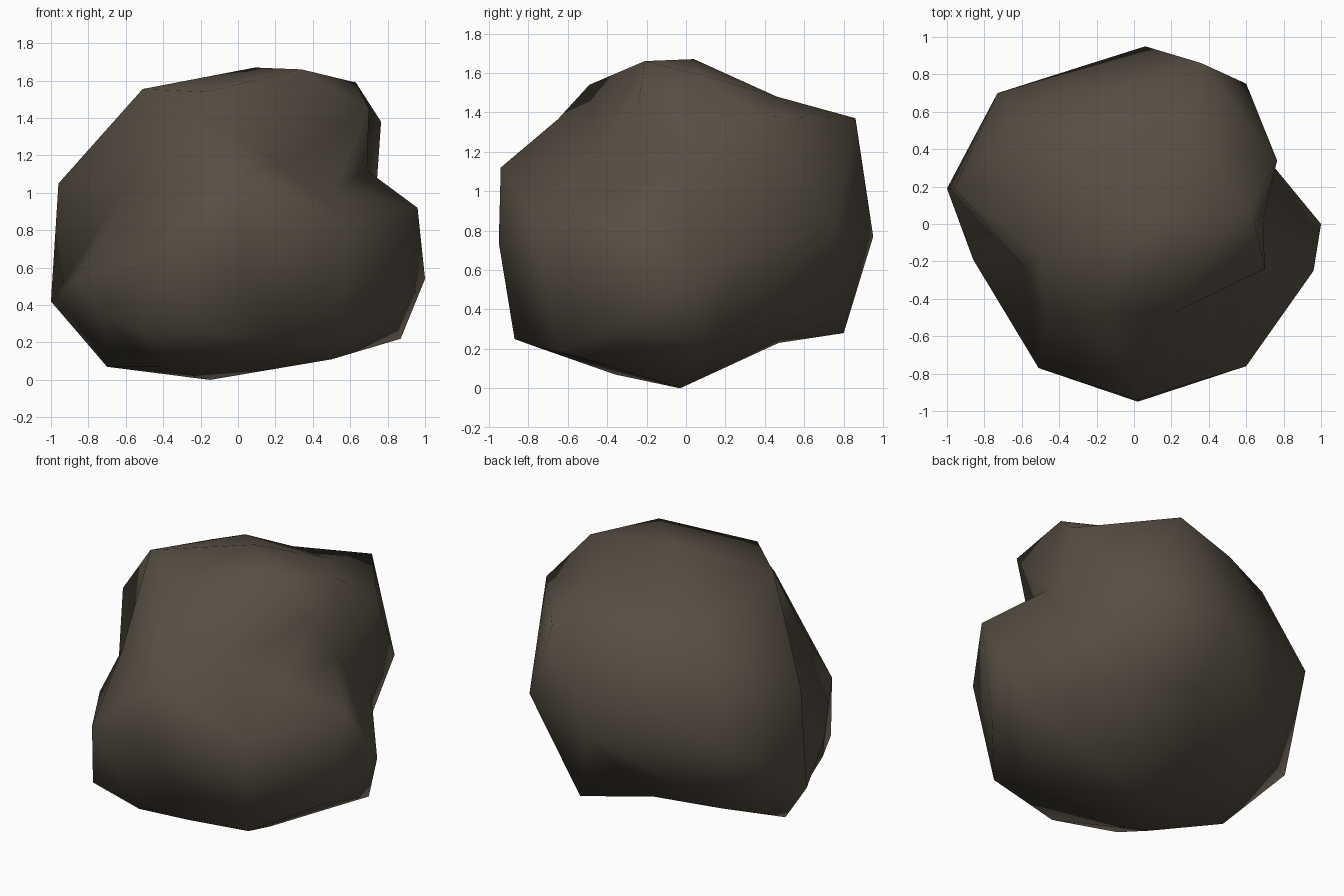
import bpy, bmesh
from mathutils import Vector

# Corner points of the boulder, ring by ring
CORNERS = [
    # underside
    (-.15, -.03, 0), (-.70, -.02, .07), (-.42, -.36, .07), (.50, -.38, .11),
    (.87, .10, .22), (-.10, .47, .23),
    # lower ring
    (-.10, -.87, .25), (.17, -.76, .21), (-.51, -.76, .27), (.53, -.65, .19),
    (.84, -.30, .32), (-1, .19, .42), (-.60, .50, .30), (.20, .80, .28),
    (.55, .50, .37), (-.73, -.36, .34),
    # middle ring
    (-.86, -.19, .55), (-.51, -.77, .64), (.02, -.95, .74), (.60, -.76, .85),
    (1, 0, .54), (.96, -.25, .92), (.72, .34, .74), (.60, .75, .82),
    (.06, .95, .77), (-.73, .70, .80),
    # upper ring with its hollows
    (-.96, .19, 1.05), (-.58, -.24, 1.06), (-.47, -.51, 1.06), (.02, -.94, 1.12),
    (.22, -.47, 1.15), (.52, -.31, 1.02), (.69, .02, 1.12),
    (.765, .34, 1.38), (.36, .86, 1.37), (-.55, .52, 1.35), (-.10, -.65, 1.365),
    (-.12, .73, 1.34),
    # crown
    (-.51, -.17, 1.555), (-.17, -.49, 1.54), (.34, -.21, 1.66),
    (.70, -.24, 1.45), (.63, .08, 1.59), (.09, .04, 1.67),
    (-.27, .46, 1.48), (.30, .46, 1.48),
]
CENTRE = Vector((0, 0, .8))

# Skin the corners as a ball, then move each corner to its true distance
bm = bmesh.new()
target = {}
for c in CORNERS:
    p = Vector(c)
    v = bm.verts.new((p - CENTRE).normalized())
    target[v] = p
bmesh.ops.convex_hull(bm, input=list(bm.verts))
for v, p in target.items():
    v.co = p


# Turn the edge on the left flank so a crease runs up from the corner
def turn_edge(a, b):
    ends = [min(bm.verts, key=lambda v: (v.co - Vector(q)).length) for q in (a, b)]
    edge = bm.edges.get(ends)
    if edge:
        bmesh.ops.rotate_edges(bm, edges=[edge])


turn_edge((-.96, .19, 1.05), (-.86, -.19, .55))
bmesh.ops.recalc_face_normals(bm, faces=bm.faces)
for f in bm.faces:
    f.smooth = True

mesh = bpy.data.meshes.new("boulder")
bm.to_mesh(mesh)
bm.free()

# Single brown-grey stone colour
stone = bpy.data.materials.new("brown grey stone")
stone.diffuse_color = (.094, .077, .057, 1)
mesh.materials.append(stone)

boulder = bpy.data.objects.new("boulder", mesh)
bpy.context.collection.objects.link(boulder)
